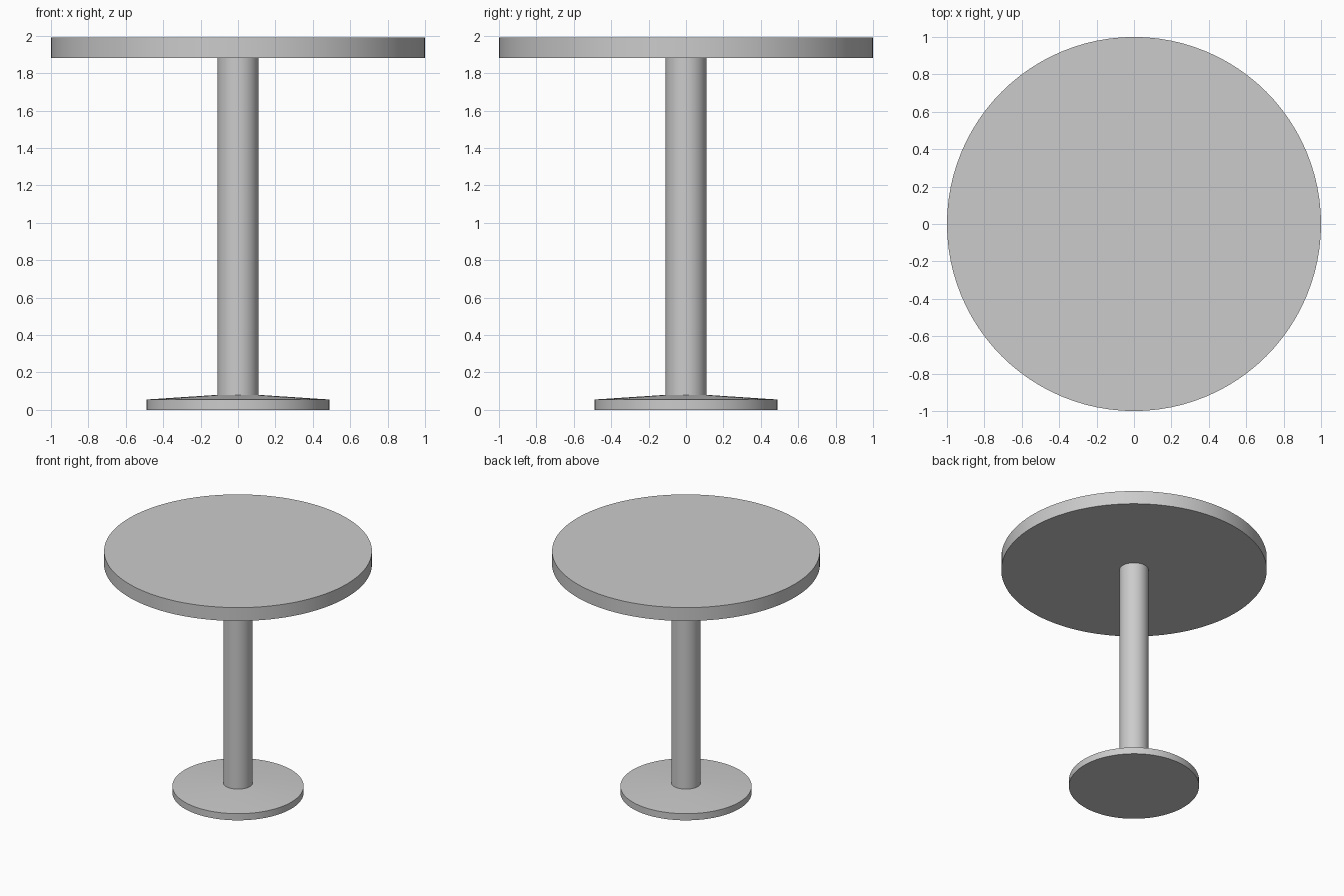
import bpy, bmesh
from math import cos, sin, tau, radians

if "Cube" in bpy.data.objects:
    bpy.data.objects.remove(bpy.data.objects["Cube"])

SIDES = 96


def lathe(name, profile):
    """Solid of revolution about z from (radius, z) rings, bottom to top, with flat caps."""
    bm = bmesh.new()
    rings = [[bm.verts.new((r * cos(tau * i / SIDES), r * sin(tau * i / SIDES), z))
              for i in range(SIDES)] for r, z in profile]
    for low, high in zip(rings, rings[1:]):
        for i in range(SIDES):
            j = (i + 1) % SIDES
            bm.faces.new((low[i], low[j], high[j], high[i]))
    bm.faces.new(rings[0][::-1])
    bm.faces.new(rings[-1])
    mesh = bpy.data.meshes.new(name)
    bm.to_mesh(mesh)
    bm.free()
    obj = bpy.data.objects.new(name, mesh)
    bpy.context.collection.objects.link(obj)
    bpy.ops.object.select_all(action='DESELECT')
    obj.select_set(True)
    bpy.context.view_layer.objects.active = obj
    bpy.ops.object.shade_smooth_by_angle(angle=radians(5))
    return obj


# Foot plate: short rim, then a shallow cone up to the column
lathe("base", [(0.49, 0), (0.49, 0.055), (0.11, 0.08)])
# Central pillar
lathe("column", [(0.11, 0.08), (0.11, 1.88)])
# Round slab top
lathe("table_top", [(1.0, 1.88), (1.0, 1.99)])
